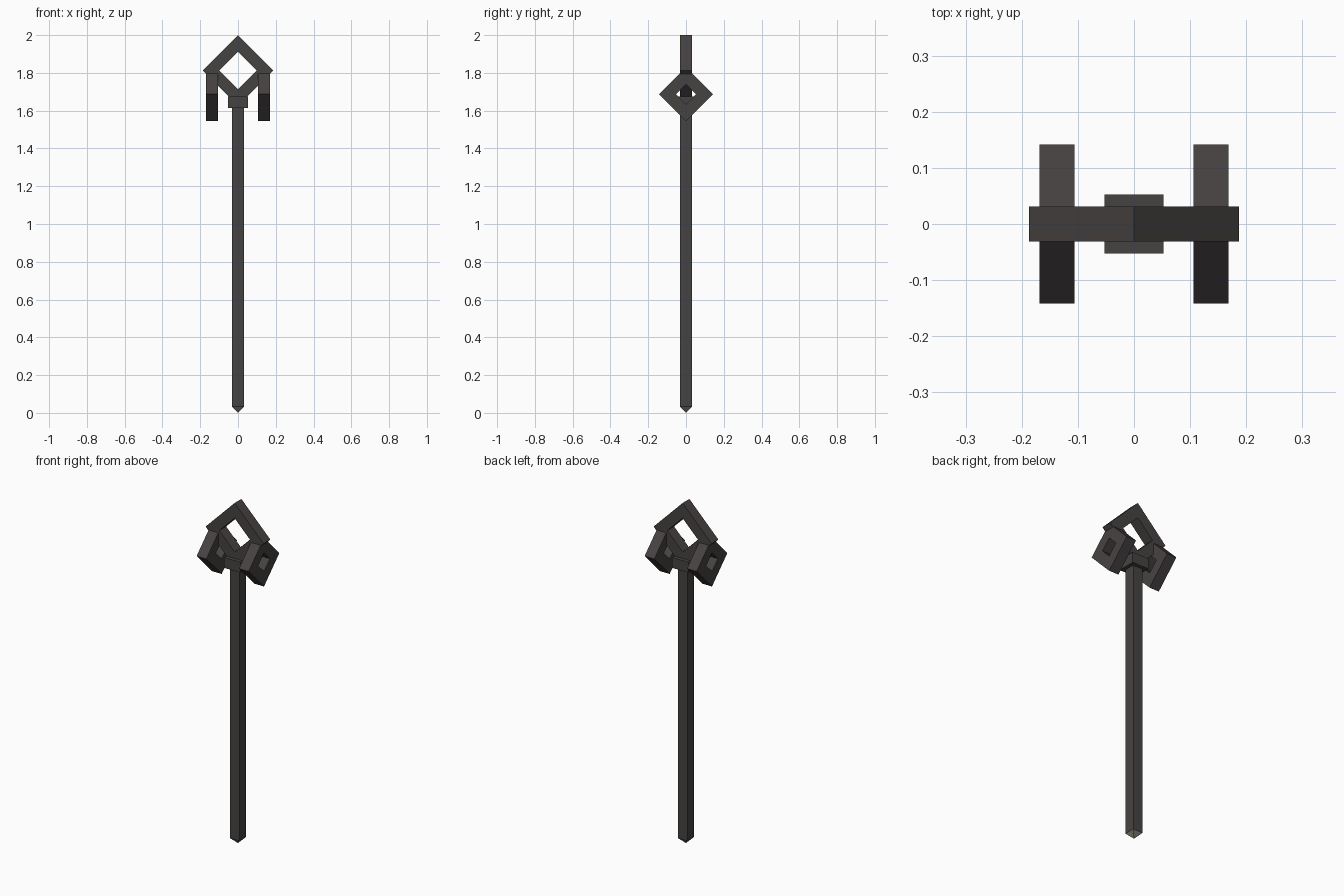
import bpy, bmesh
from mathutils import Vector

if "Cube" in bpy.data.objects:
    bpy.data.objects.remove(bpy.data.objects["Cube"])


def material(name, rgb):
    m = bpy.data.materials.new(name)
    m.diffuse_color = (*rgb, 1)
    m.use_nodes = True
    m.node_tree.nodes["Principled BSDF"].inputs["Base Color"].default_value = m.diffuse_color
    return m


IRON = material("dark iron", (0.062, 0.055, 0.054))
STONE = material("pale tip", (0.24, 0.24, 0.19))


def finish(name, bm, mat):
    bmesh.ops.recalc_face_normals(bm, faces=bm.faces)
    me = bpy.data.meshes.new(name)
    bm.to_mesh(me)
    bm.free()
    me.materials.append(mat)
    ob = bpy.data.objects.new(name, me)
    bpy.context.collection.objects.link(ob)
    return ob


def box(name, half, z0, z1, mat):
    bm = bmesh.new()
    bmesh.ops.create_cube(bm, size=1)
    for v in bm.verts:
        v.co = Vector((v.co.x * 2 * half, v.co.y * 2 * half,
                       z0 + (v.co.z + 0.5) * (z1 - z0)))
    return finish(name, bm, mat)


def diamond_frame(name, centre, across, depth, outer, inner, half):
    """Square ring standing on a corner, extruded along the depth axis."""
    bm = bmesh.new()
    up = Vector((0, 0, 1))
    corners = [across, up, -across, -up]
    loops = [[bm.verts.new(centre + c * r + depth * d) for c in corners]
             for r, d in ((outer, -half), (outer, half), (inner, half), (inner, -half))]
    for a in range(4):
        p, q = loops[a], loops[(a + 1) % 4]
        for i in range(4):
            j = (i + 1) % 4
            bm.faces.new((p[i], p[j], q[j], q[i]))
    return finish(name, bm, IRON)


X, Y = Vector((1, 0, 0)), Vector((0, 1, 0))

# Shaft and collar
box("shaft", 0.0313, 0.033, 1.64, IRON)
box("collar", 0.053, 1.615, 1.676, IRON)

# Pointed foot
bm = bmesh.new()
ring = [bm.verts.new((x * 0.0313, y * 0.0313, 0.033))
        for x, y in ((-1, -1), (1, -1), (1, 1), (-1, 1))]
point = bm.verts.new((0, 0, 0))
for i in range(4):
    bm.faces.new((ring[i], ring[(i + 1) % 4], point))
finish("foot_tip", bm, STONE)

# Head: one large frame facing front, two small frames facing sideways
diamond_frame("head_frame", Vector((0, 0, 1.8125)), X, Y, 0.1875, 0.099, 0.0313)
for side, s in (("left", -1), ("right", 1)):
    diamond_frame(side + "_frame", Vector((s * 0.137, 0, 1.687)), Y, X,
                  0.142, 0.054, 0.0313)
